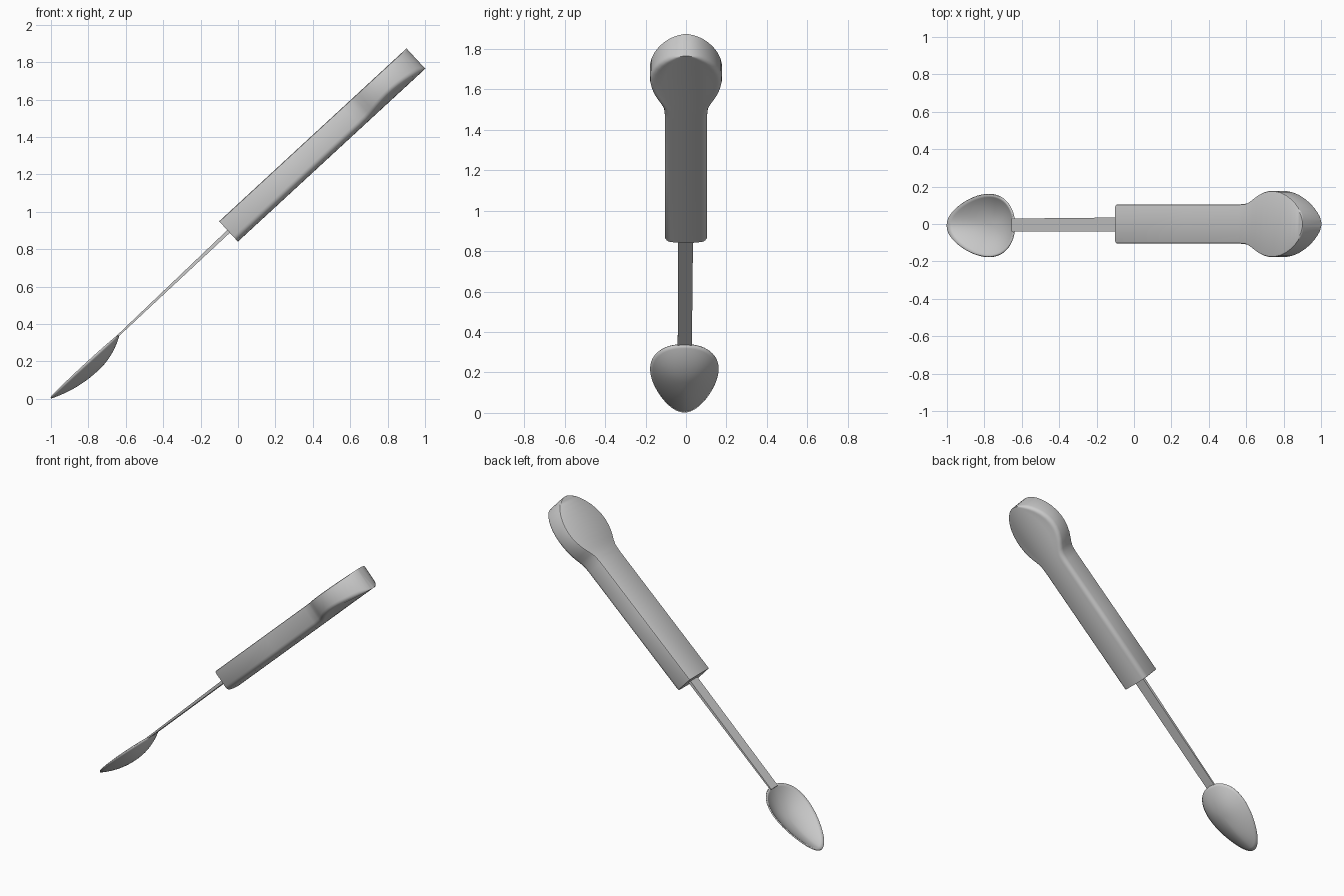
import bpy, bmesh
from math import sin, cos, pi, radians
from mathutils import Vector

if "Cube" in bpy.data.objects:
    bpy.data.objects.remove(bpy.data.objects["Cube"])

A = radians(42.7)


def P(u, v, w):
    """u along the utensil from bowl tip, v sideways, w normal to it."""
    return Vector((-1 + u * cos(A) - w * sin(A), v, 0.005 + u * sin(A) + w * cos(A)))


def finish(name, bm, angle=35):
    bmesh.ops.recalc_face_normals(bm, faces=bm.faces)
    me = bpy.data.meshes.new(name)
    bm.to_mesh(me)
    bm.free()
    ob = bpy.data.objects.new(name, me)
    bpy.context.collection.objects.link(ob)
    bpy.ops.object.select_all(action='DESELECT')
    ob.select_set(True)
    bpy.context.view_layer.objects.active = ob
    bpy.ops.object.shade_smooth_by_angle(angle=radians(angle))
    return ob


def loft(name, rings, angle=35):
    bm = bmesh.new()
    vs = [[bm.verts.new(P(*p)) for p in r] for r in rings]
    n = len(vs[0])
    for a, b in zip(vs, vs[1:]):
        for i in range(n):
            j = (i + 1) % n
            bm.faces.new((a[i], a[j], b[j], b[i]))
    bm.faces.new(vs[0])
    bm.faces.new(vs[-1])
    return finish(name, bm, angle)


# Handle: flat top, upright sides, convex underside, flared rounded end
def section(u, h):
    def under(v):
        return -0.064 + 1.25 * v * v
    b, r = min(0.010, h * 0.3), min(0.03, h * 0.35)
    half = [(h - b, 0.084), (h - b * 0.3, 0.084 - b * 0.3), (h, 0.084 - b)]
    e = under(h - r)
    for k in range(6):
        t = k / 5 * pi / 2
        half.append((h - r + r * cos(t), e + r * (1 - sin(t))))
    for f in (0.75, 0.5, 0.25):
        half.append(((h - r) * f, under((h - r) * f)))
    pts = half + [(0, -0.064)] + [(-v, w) for v, w in reversed(half)]
    return [(u, v, w) for v, w in pts]


profile = [(1.301, 0.101), (1.307, 0.105), (1.8, 0.105), (2.20, 0.105), (2.25, 0.109),
           (2.28, 0.122), (2.31, 0.140), (2.34, 0.156), (2.38, 0.170), (2.42, 0.177),
           (2.46, 0.177), (2.50, 0.170), (2.54, 0.156), (2.575, 0.137), (2.605, 0.115),
           (2.63, 0.090), (2.647, 0.066), (2.657, 0.045), (2.664, 0.020)]
loft("handle", [section(u, h) for u, h in profile])

# Thin flat stem
stem = []
for u, vc, hv, wc, hw in ((0.475, -0.006, 0.035, 0.001, 0.005), (1.31, -0.002, 0.037, 0.010, 0.010)):
    stem.append([(u, vc + sv * hv, wc + sw * hw) for sv, sw in ((-1, -1), (1, -1), (1, 1), (-1, 1))])
loft("stem", stem)

# Egg-shaped bowl
bm = bmesh.new()
N, M, UC, VC, D = 64, 12, 0.285, -0.008, 0.066
centre = bm.verts.new(P(UC, VC, -D + 0.006))
prev = None
for k in range(1, M + 1):
    t = k / M
    ring = []
    for i in range(N):
        a = 2 * pi * i / N
        u = 0.246 - 0.246 * cos(a)
        s = sin(a)
        v = 0.161 * (1 if s >= 0 else -1) * abs(s) ** 0.95 * (1 - 0.28 * cos(a))
        rim = 0.008 * abs(s)
        ring.append(bm.verts.new(P(UC + t * (u - UC), VC + t * v,
                                   rim * t * t - (D - 0.006) * (1 - t ** 2.1))))
    for i in range(N):
        j = (i + 1) % N
        if prev:
            bm.faces.new((prev[i], prev[j], ring[j], ring[i]))
        else:
            bm.faces.new((centre, ring[j], ring[i]))
    prev = ring
bowl = finish("bowl", bm)
sol = bowl.modifiers.new("thickness", 'SOLIDIFY')
sol.thickness = 0.008
sol.offset = 0
